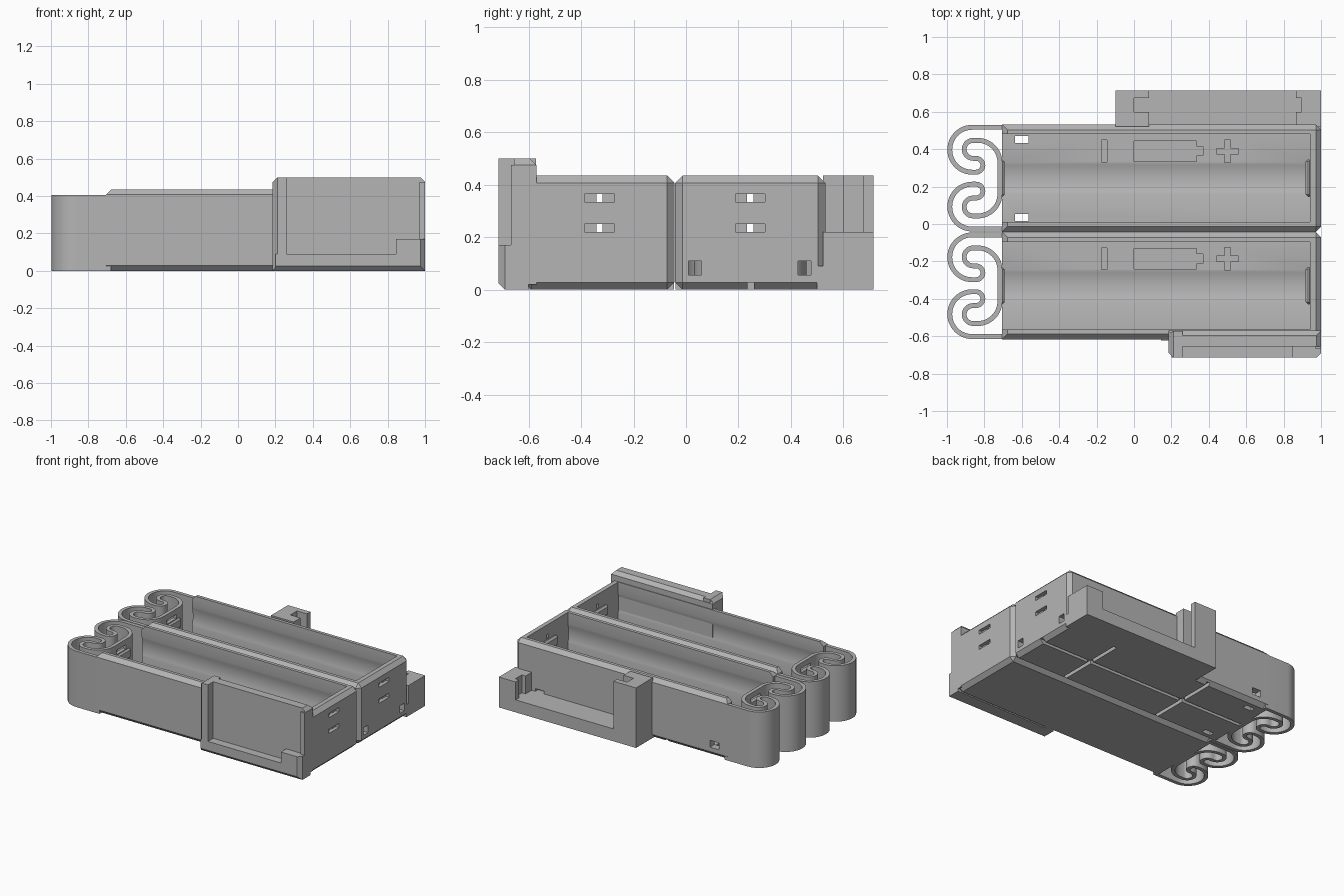
import bpy, bmesh
from math import cos, sin, radians, pi
from mathutils import Vector

if "Cube" in bpy.data.objects:
    bpy.data.objects.remove(bpy.data.objects["Cube"])

grey = bpy.data.materials.new("plain_grey")
grey.use_nodes = True
grey.diffuse_color = (0.46, 0.46, 0.46, 1)
grey.node_tree.nodes["Principled BSDF"].inputs["Base Color"].default_value = grey.diffuse_color


def finish(name, bm):
    bmesh.ops.recalc_face_normals(bm, faces=bm.faces)
    mesh = bpy.data.meshes.new(name)
    bm.to_mesh(mesh)
    bm.free()
    mesh.materials.append(grey)
    ob = bpy.data.objects.new(name, mesh)
    bpy.context.collection.objects.link(ob)
    return ob


def box(name, x, y, z, chamfer=0, rule=lambda c: True):
    """Box between limits; edges whose midpoint passes the rule are chamfered."""
    bm = bmesh.new()
    bmesh.ops.create_cube(bm, size=1)
    for v in bm.verts:
        v.co = [lo + (c + 0.5) * (hi - lo) for c, (lo, hi) in zip(v.co, (x, y, z))]
    if chamfer:
        edges = [e for e in bm.edges if rule((e.verts[0].co + e.verts[1].co) / 2)]
        bmesh.ops.bevel(bm, geom=edges, offset=chamfer, segments=1, affect='EDGES')
    return finish(name, bm)


def prism(name, points, depth):
    """Closed outline of 3D points swept along a vector."""
    bm = bmesh.new()
    face = bm.faces.new([bm.verts.new(p) for p in points])
    new = bmesh.ops.extrude_face_region(bm, geom=[face])["geom"]
    bmesh.ops.translate(bm, vec=depth, verts=[v for v in new if isinstance(v, bmesh.types.BMVert)])
    return finish(name, bm)


def cut(target, *cutters):
    bpy.context.view_layer.objects.active = target
    for c in cutters:
        mod = target.modifiers.new("cut", 'BOOLEAN')
        mod.operation, mod.solver, mod.object = 'DIFFERENCE', 'EXACT', c
        bpy.ops.object.modifier_apply(modifier=mod.name)
        bpy.data.objects.remove(c)


def smooth(ob):
    bpy.ops.object.select_all(action='DESELECT')
    ob.select_set(True)
    bpy.context.view_layer.objects.active = ob
    bpy.ops.object.shade_smooth_by_angle(angle=radians(25))


def arc(cx, cy, r, a0, a1, n=14):
    angles = [radians(a0 + (a1 - a0) * i / n) for i in range(n + 1)]
    return [Vector((cx + r * cos(a), cy + r * sin(a))) for a in angles]


def trough(cy):
    """Cell cavity: straight box widened by a round scoop."""
    half, floor, cz, r = 0.235, 0.05, 0.28, 0.245
    pts = [(-half, 0.6)]
    for i in range(65):
        a = pi + pi * i / 64 - 0.3 + 0.6 * i / 64
        y, z = r * cos(a), cz + r * sin(a)
        inside_y, inside_z = abs(y) < half, z > floor
        if inside_y and inside_z:
            # corner of the straight box lies outside the circle
            y = half if y > 0 else -half
            z = floor if z < cz else z
        if (y, z) != pts[-1]:
            pts.append((y, z))
    pts.append((half, 0.6))
    return prism("cavity", [(-0.9, cy + y, z) for y, z in pts], (1.84, 0, 0))


def marks(cy):
    """Engraved polarity signs in the floor."""
    z = (0.036, 0.2)
    y = cy + 0.145
    return [box("minus", (-0.175, -0.145), (y - 0.058, y + 0.058), z),
            box("cell", (0, 0.335), (y - 0.055, y + 0.055), z),
            box("tip", (0.33, 0.37), (y - 0.025, y + 0.025), z),
            box("plus_a", (0.44, 0.56), (y - 0.015, y + 0.015), z),
            box("plus_b", (0.485, 0.515), (y - 0.06, y + 0.06), z)]


def spring_strip(name, cy):
    """Folded flat spring, mirrored about the tray centre line."""
    half = [Vector((-0.68, 0.272))]
    half += arc(-0.865, 0.152, 0.12, 90, 270, 24)
    half += arc(-0.845, 0.069, 0.037, -90, 90)
    half += arc(-0.86, 0.154, 0.048, 270, 90)
    half += arc(-0.835, 0.084, 0.118, 90, 0)
    path = half + [Vector((p.x, -p.y)) for p in reversed(half)]
    left, right = [], []
    for i, p in enumerate(path):
        t = (path[min(i + 1, len(path) - 1)] - path[max(i - 1, 0)]).normalized()
        n = Vector((-t.y, t.x)) * 0.013
        left.append((p.x + n.x, cy + p.y + n.y))
        right.append((p.x - n.x, cy + p.y - n.y))
    bm = bmesh.new()
    rings = [[bm.verts.new((*q, z)) for q, z in ((a, 0), (b, 0), (b, 0.405), (a, 0.405))]
             for a, b in zip(left, right)]
    for r0, r1 in zip(rings, rings[1:]):
        for k in range(4):
            bm.faces.new((r0[k], r0[k - 1], r1[k - 1], r1[k]))
    bm.faces.new(rings[0])
    bm.faces.new(rings[-1])
    strip = finish(name, bm)
    # contact slots through the flat of the spring
    cut(strip, *[box("slot", (-0.76, -0.69), (cy - 0.055, cy + 0.055), (z - 0.015, z + 0.015))
                 for z in (0.235, 0.35)])
    smooth(strip)


# Two trays, each with a folded spring at the open end
trays = {}
for side, cy in (("back", 0.245), ("front", -0.33)):
    tray = box(side + "_tray", (-0.705, 1), (cy - 0.2865, cy + 0.2865), (0, 0.435), 0.028,
               lambda c: c.x > -0.7 or c.z > 0.4)
    cut(tray, trough(cy), *marks(cy))
    for z in (0.235, 0.35):
        cut(tray, box("slot", (0.975, 1.1), (cy - 0.057, cy + 0.057), (z - 0.015, z + 0.015)),
            box("slot_hole", (0.9, 1.1), (cy - 0.012, cy + 0.012), (z - 0.015, z + 0.015)))
    trays[side] = tray
    spring_strip(side + "_spring", cy)
    for label, x in (("spring", (-0.725, -0.693)), ("end", (0.918, 0.95))):
        box(f"{side}_{label}_contact", x, (cy - 0.1, cy + 0.1), (0.255, 0.33), 0.012)

# Wire channels and wire holes of the back tray
back = trays["back"]
cut(back, box("long_channel", (-0.9, 1.1), (0.235, 0.26), (-0.1, 0.028)),
    *[box("cross_channel", (x - 0.013, x + 0.013), (-0.03, 0.52), (-0.1, 0.028)) for x in (0.58, -0.2)])
for y in (0.035, 0.452):
    cut(back, box("end_hole", (0.9, 1.1), (y - 0.025, y + 0.025), (0.056, 0.11)),
        box("floor_hole", (-0.635, -0.565), (y - 0.018, y + 0.018), (-0.1, 0.2)))
for x in (-0.6, 0.8):
    cut(back, box("side_hole", (x - 0.035, x + 0.035), (0.46, 0.6), (0.06, 0.11)))
for tray in trays.values():
    smooth(tray)

# Clip socket on the back: shelf and two grooved posts
box("socket_shelf", (-0.1, 1), (0.5, 0.715), (0, 0.09))
for name, x, groove, top in (("socket_tall_post", (-0.1, 0.08), (0, 0.2), 0.435),
                             ("socket_short_post", (0.865, 1), (0.8, 0.895), 0.22)):
    post = box(name, x, (0.522, 0.715), (0.0, top))
    cut(post, box("groove", groove, (0.60, 0.675), (0.09, 0.6)))

# Clip plate on the front with raised frame
outer = lambda c: c.y < -0.7 or c.z > 0.49
box("clip_plate", (0.185, 1), (-0.655, -0.57), (0.02, 0.5), 0.025,
    lambda c: c.z > 0.49 and c.y > -0.65)
box("clip_post", (0.185, 0.26), (-0.715, -0.572), (0, 0.5), 0.025,
    lambda c: c.x < 0.2 and c.z > 0.02 or c.z < 0.01 and c.y < -0.7)
box("clip_sill", (0.2, 1), (-0.715, -0.6), (0, 0.09), 0.025,
    lambda c: c.y < -0.7 and c.z < 0.06 and (c.x > 0.9 or c.z < 0.01))
box("clip_stop", (0.845, 1), (-0.715, -0.64), (0.05, 0.17), 0.025,
    lambda c: c.y < -0.7 and c.x > 0.95)
box("clip_edge_bar", (0.97, 1), (-0.668, -0.62), (0.1, 0.475))
box("clip_side_tab", (0.145, 0.2), (-0.622, -0.6), (0.06, 0.135))
